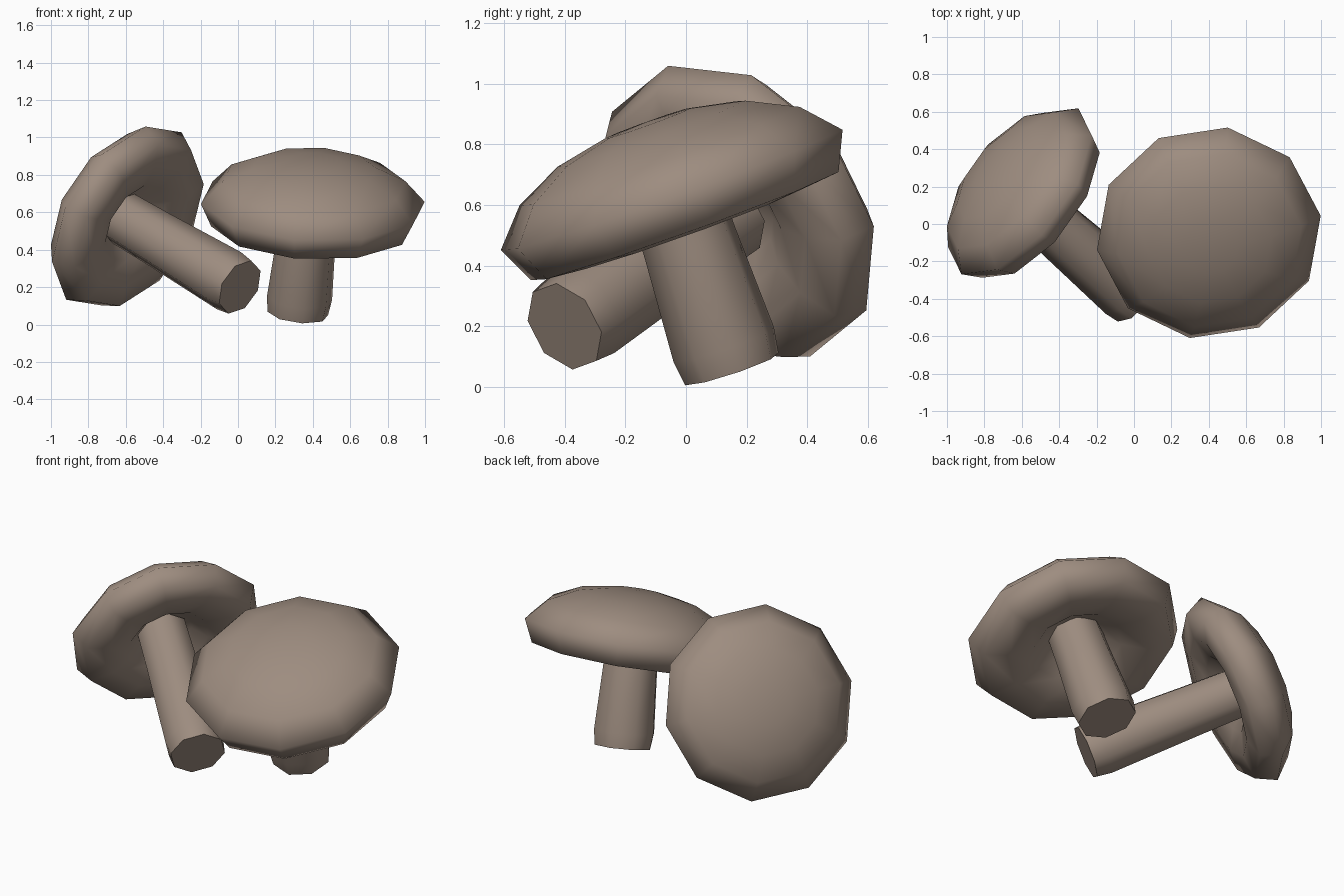
import bpy, bmesh, math
from mathutils import Vector

if "Cube" in bpy.data.objects:
    bpy.data.objects.remove(bpy.data.objects["Cube"])

mat = bpy.data.materials.new("mushroom brown")
mat.diffuse_color = (0.34, 0.265, 0.215, 1)
mat.use_nodes = True
mat.node_tree.nodes["Principled BSDF"].inputs["Base Color"].default_value = mat.diffuse_color


def lathe(name, rings, sides, start):
    """Skin a list of (centre, axis, radius) rings; radius 0 makes a pole."""
    bm = bmesh.new()
    loops = []
    for c, n, r in rings:
        if r == 0:
            loops.append([bm.verts.new(c)])
            continue
        u = (start - n * start.dot(n)).normalized()
        v = n.cross(u)
        loops.append([bm.verts.new(c + r * (u * math.cos(a) + v * math.sin(a)))
                      for a in (2 * math.pi * i / sides for i in range(sides))])
    for lo, hi in zip(loops, loops[1:]):
        for i in range(sides):
            j = (i + 1) % sides
            if len(lo) == 1:
                bm.faces.new((lo[0], hi[j], hi[i]))
            elif len(hi) == 1:
                bm.faces.new((lo[i], lo[j], hi[0]))
            else:
                bm.faces.new((lo[i], lo[j], hi[j], hi[i]))
    bmesh.ops.recalc_face_normals(bm, faces=bm.faces)
    for f in bm.faces:
        f.smooth = True
    me = bpy.data.meshes.new(name)
    bm.to_mesh(me)
    bm.free()
    me.materials.append(mat)
    ob = bpy.data.objects.new(name, me)
    bpy.context.collection.objects.link(ob)
    return ob


# cap profile: radius and height as fractions of the rim radius
CAP = [(0, 0.02), (0.27, -0.03), (0.42, -0.16), (0.65, -0.235), (0.90, -0.21),
       (1.0, 0.0), (0.82, 0.195), (0.55, 0.325), (0.25, 0.385), (0, 0.395)]


def mushroom(prefix, centre, normal, start, radius, top, end, end_radius):
    c, n, s = Vector(centre), Vector(normal).normalized(), Vector(start)
    lathe(prefix + "_cap", [(c + n * h * radius, n, r * radius) for r, h in CAP], 10, s)
    # stem: slightly flared, chamfered foot
    top, end = Vector(top), Vector(end)
    axis = (top - end).normalized()
    foot = end + axis * 0.085
    stem = [(end, axis, 0), (end, axis, end_radius * 0.93), (foot, axis, end_radius),
            (top.lerp(end, 0.3), axis, end_radius * 0.9), (top, axis, end_radius * 0.87),
            (top + axis * 0.05, axis, 0)]
    ob = lathe(prefix + "_stem", stem, 8, s)
    ob.data.set_sharp_from_angle(angle=math.radians(60))


# upright mushroom
mushroom("upright", (0.40, -0.047, 0.65), (0.042, -0.338, 0.94), (-0.6, -0.09, -0.01),
         0.605, (0.385, -0.045, 0.65), (0.32, 0.151, 0.06), 0.177)
# fallen mushroom
mushroom("fallen", (-0.61, 0.175, 0.58), (-0.71, 0.55, 0.44), (0.31, 0.44, -0.05),
         0.545, (-0.61, 0.145, 0.565), (0.01, -0.40, 0.20), 0.168)
